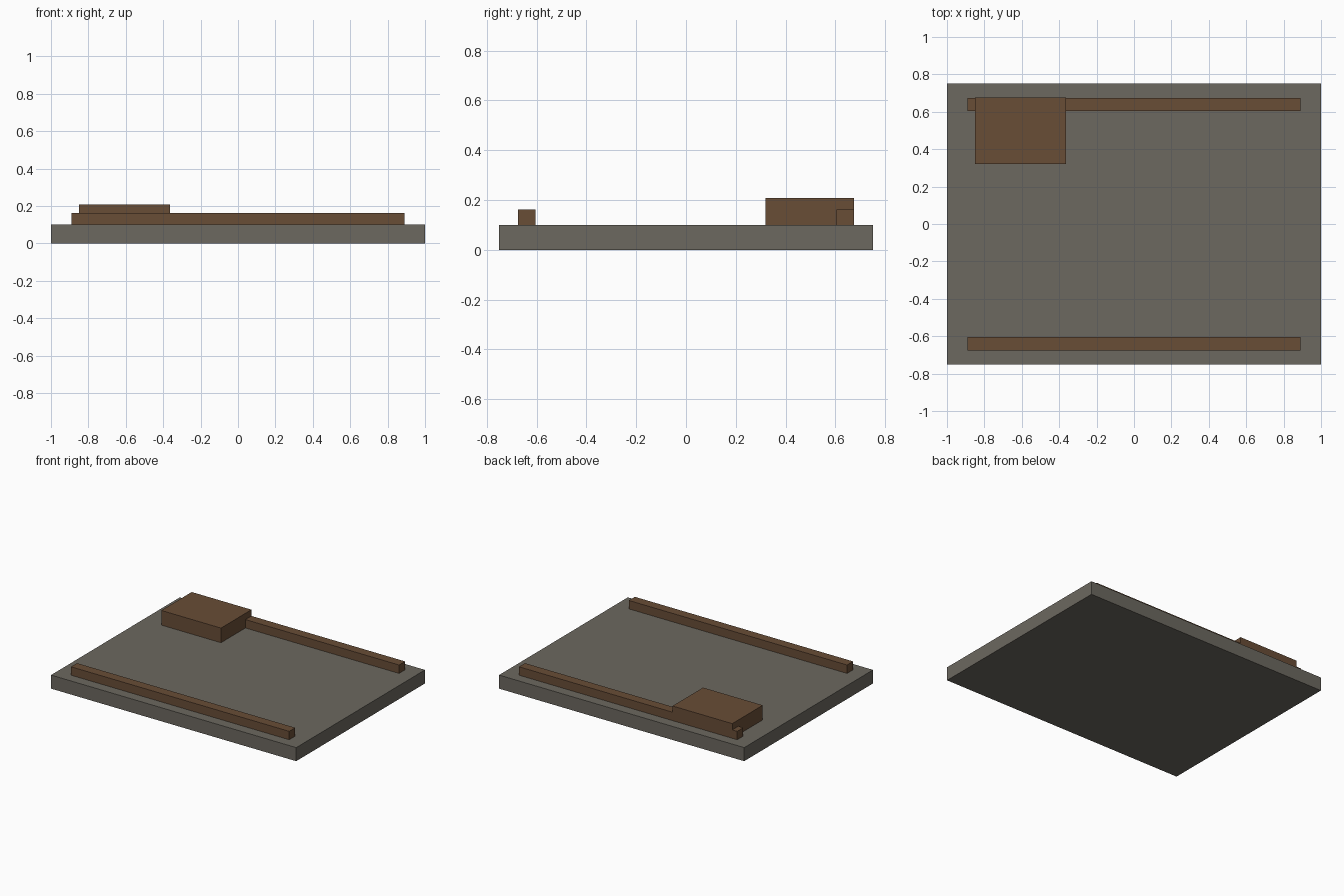
import bpy
import bmesh
from mathutils import Vector

if "Cube" in bpy.data.objects:
    bpy.data.objects.remove(bpy.data.objects["Cube"])


def material(name, rgb):
    m = bpy.data.materials.new(name)
    m.diffuse_color = (*rgb, 1)
    m.use_nodes = True
    m.node_tree.nodes["Principled BSDF"].inputs["Base Color"].default_value = m.diffuse_color
    return m


def box(name, lo, hi, mat):
    """Axis-aligned box between two corners."""
    lo, hi = Vector(lo), Vector(hi)
    bm = bmesh.new()
    bmesh.ops.create_cube(bm, size=1)
    bmesh.ops.scale(bm, vec=hi - lo, verts=bm.verts)
    mesh = bpy.data.meshes.new(name)
    bm.to_mesh(mesh)
    bm.free()
    mesh.materials.append(mat)
    ob = bpy.data.objects.new(name, mesh)
    ob.location = (lo + hi) / 2
    bpy.context.collection.objects.link(ob)
    return ob


stone = material("stone", (0.15, 0.138, 0.115))
wood = material("wood", (0.14, 0.074, 0.037))

# Slab
box("base_slab", (-1, -0.75, 0), (1, 0.75, 0.10), stone)

# Long rails along front and back
for name, y in (("front_rail", -0.64), ("back_rail", 0.64)):
    box(name, (-0.89, y - 0.035, 0.10), (0.89, y + 0.035, 0.162), wood)

# Raised block at the back left, flush with the rail's outer face
box("corner_block", (-0.85, 0.32, 0.10), (-0.363, 0.675, 0.208), wood)
